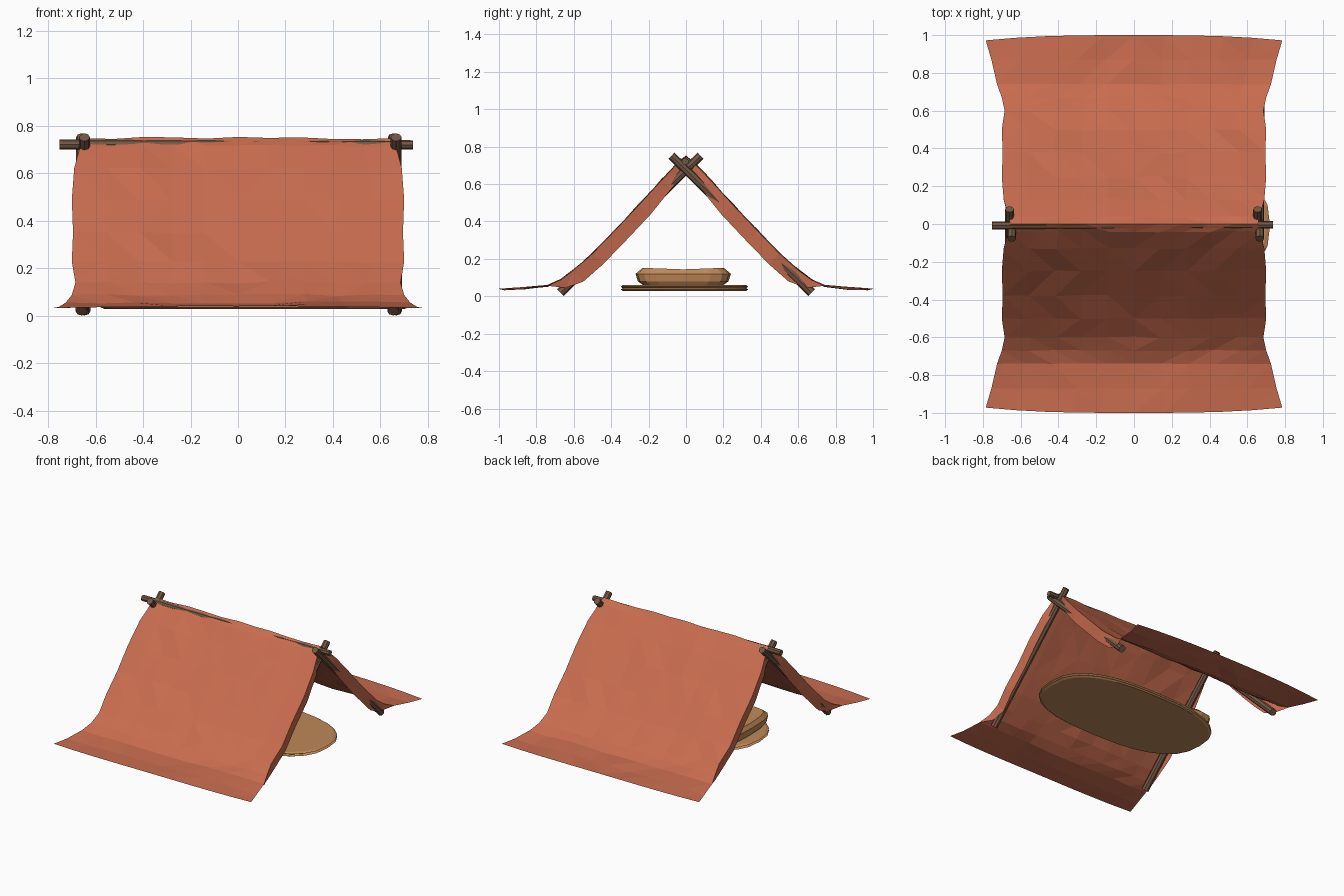
import bpy, bmesh, math, random
from mathutils import Vector

random.seed(4)
if "Cube" in bpy.data.objects:
    bpy.data.objects.remove(bpy.data.objects["Cube"], do_unlink=True)


def material(name, rgb):
    m = bpy.data.materials.new(name)
    m.use_nodes = True
    m.diffuse_color = (*rgb, 1)
    m.node_tree.nodes["Principled BSDF"].inputs["Base Color"].default_value = (*rgb, 1)
    return m


canvas_mat = material("terracotta canvas", (0.578, 0.15, 0.077))
wood_mat = material("brown wood", (0.17, 0.095, 0.057))
tan_mat = material("tan cloth", (0.52, 0.25, 0.095))


def finish(name, bm, mat):
    mesh = bpy.data.meshes.new(name)
    bm.to_mesh(mesh)
    bm.free()
    mesh.materials.append(mat)
    obj = bpy.data.objects.new(name, mesh)
    bpy.context.collection.objects.link(obj)
    return obj


def pole(name, a, b, radius):
    a, b = Vector(a), Vector(b)
    bm = bmesh.new()
    bmesh.ops.create_cone(bm, cap_ends=True, segments=8, radius1=radius,
                          radius2=radius * 0.92, depth=(b - a).length)
    obj = finish(name, bm, wood_mat)
    obj.location = (a + b) / 2
    obj.rotation_euler = (b - a).to_track_quat('Z', 'Y').to_euler()


def cushion(name, centre, half, power, rings, middle, sides, sag=0):
    """Stack of superellipse rings (scale, height), closed at both ends."""
    bm = bmesh.new()
    loops = []
    for scale, z in rings:
        loop = []
        for i in range(sides):
            t = math.tau * i / sides
            c, s = math.cos(t), math.sin(t)
            px = math.copysign(abs(c) ** (2 / power), c)
            py = math.copysign(abs(s) ** (2 / power), s)
            drop = sag * (1 - abs(py)) if z == rings[-1][1] else 0
            loop.append(bm.verts.new((centre[0] + half[0] * scale * px,
                                      centre[1] + half[1] * scale * py, z - drop)))
        loops.append(loop)
    bm.faces.new(loops[0][::-1])
    for low, high in zip(loops, loops[1:]):
        for i in range(sides):
            j = (i + 1) % sides
            bm.faces.new((low[i], low[j], high[j], high[i]))
    top = bm.verts.new((*centre, middle))
    for i in range(sides):
        bm.faces.new((loops[-1][i], loops[-1][(i + 1) % sides], top))
    return finish(name, bm, tan_mat)


# Canvas half profile: distance from ridge, height, half width, hem depth
half_profile = [
    (0.0, 0.748, 0.655, 0.03), (0.04, 0.715, 0.665, 0.05), (0.13, 0.622, 0.69, 0.07),
    (0.25, 0.49, 0.70, 0.08), (0.38, 0.352, 0.695, 0.08), (0.5, 0.228, 0.70, 0.08),
    (0.6, 0.14, 0.685, 0.08), (0.67, 0.088, 0.70, 0.05), (0.74, 0.056, 0.725, 0.0),
    (0.87, 0.046, 0.755, 0.0), (1.0, 0.041, 0.785, 0.0)]
profile = [(-y, z, w, h) for y, z, w, h in half_profile[:0:-1]] + half_profile
columns = 10

bm = bmesh.new()
rows = []
for r, (y, z, w, hem) in enumerate(profile):
    before, after = profile[max(r - 1, 0)], profile[min(r + 1, len(profile) - 1)]
    inward = Vector((0, after[1] - before[1], before[0] - after[0])).normalized()
    row = []
    for c in range(columns + 1):
        u = 2 * c / columns - 1
        yy = y
        if abs(y) == 1:
            yy = y * (1 - 0.028 * abs(u) ** 3)
        p = Vector((u * w, yy, z - (0.009 * u * u if abs(y) > 0.8 else 0)))
        if 0 < c < columns and abs(y) < 1:
            p -= inward * random.uniform(-0.007, 0.006)
        row.append(bm.verts.new(p))
    # Hem folded inwards beside the end poles
    if hem:
        for end, side in ((0, -1), (-1, 1)):
            p = row[end].co + inward * hem
            p.x -= side * 0.012
            v = bm.verts.new(p)
            row.insert(0, v) if side < 0 else row.append(v)
    else:
        row = [row[0]] + row + [row[-1]]
    rows.append(row)
for a, b in zip(rows, rows[1:]):
    for i in range(len(a) - 1):
        corners = list(dict.fromkeys((a[i], a[i + 1], b[i + 1], b[i])))
        if len(corners) > 2:
            bm.faces.new(corners)
bmesh.ops.triangulate(bm, faces=bm.faces[:])
finish("canvas_sheet", bm, canvas_mat)

# Crossed end poles and ridge pole
for end, x in (("left", 0.66), ("right", -0.653)):
    for face, s in (("front", -1), ("back", 1)):
        px = x + s * 0.006
        pole(f"{end}_{face}_pole", (px, s * 0.672, 0.019), (px, -s * 0.078, 0.752), 0.025)
pole("ridge_pole", (-0.752, -0.008, 0.722), (0.737, -0.004, 0.72), 0.021)

# Sleeping mat and pillow
cushion("sleeping_mat", (0.07, -0.008), (0.65, 0.34), 2.6,
        [(0.97, 0.028), (1.0, 0.036), (0.975, 0.044), (1.0, 0.052), (0.97, 0.06)], 0.06, 28)
cushion("pillow", (-0.39, -0.015), (0.13, 0.255), 3.5,
        [(0.84, 0.06), (0.95, 0.08), (1.0, 0.12), (0.85, 0.152)], 0.138, 16, 0.008)
